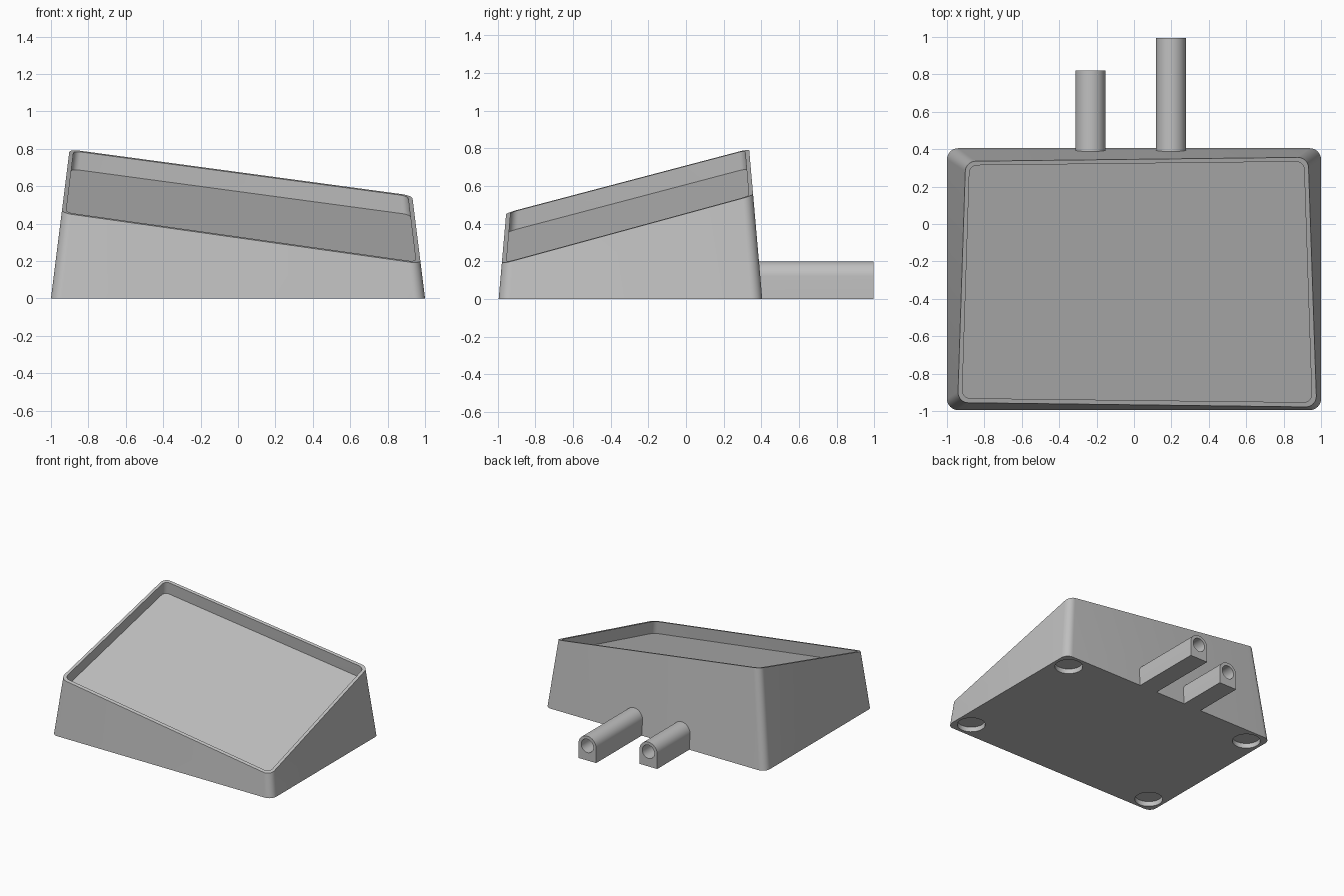
import bpy, bmesh, math
from mathutils import Matrix

if "Cube" in bpy.data.objects:
    bpy.data.objects.remove(bpy.data.objects["Cube"], do_unlink=True)

# Main sizes
HALF_X, HALF_Y, MID_Y = 1.0, 0.70, -0.295
RADIUS, WALL, TAPER = 0.06, 0.025, 0.125
SLOPE_X, SLOPE_Y, TOP_Z = -0.138, 0.268, 0.583
TRAY_DEPTH = 0.10

grey = bpy.data.materials.new("plain grey")
grey.use_nodes = True
grey.diffuse_color = (0.53, 0.53, 0.53, 1)
grey.node_tree.nodes["Principled BSDF"].inputs["Base Color"].default_value = grey.diffuse_color


def make_object(name, bm):
    bmesh.ops.recalc_face_normals(bm, faces=bm.faces)
    mesh = bpy.data.meshes.new(name)
    bm.to_mesh(mesh)
    bm.free()
    mesh.materials.append(grey)
    obj = bpy.data.objects.new(name, mesh)
    bpy.context.collection.objects.link(obj)
    return obj


def activate(obj):
    bpy.ops.object.select_all(action='DESELECT')
    obj.select_set(True)
    bpy.context.view_layer.objects.active = obj


def smooth(obj):
    activate(obj)
    bpy.ops.object.shade_smooth_by_angle(angle=math.radians(30))


def cut_cylinder(obj, radius, depth, location, along_y=False):
    bm = bmesh.new()
    bmesh.ops.create_cone(bm, cap_ends=True, segments=40, radius1=radius,
                          radius2=radius, depth=depth)
    if along_y:
        bm.transform(Matrix.Rotation(math.pi / 2, 4, 'X'))
    bm.transform(Matrix.Translation(location))
    cutter = make_object("cutter", bm)
    cutter.hide_render = True
    mod = obj.modifiers.new("cut", 'BOOLEAN')
    mod.operation, mod.solver, mod.object = 'DIFFERENCE', 'EXACT', cutter
    activate(obj)
    bpy.ops.object.modifier_apply(modifier=mod.name)
    bpy.data.objects.remove(cutter, do_unlink=True)


def rounded_rectangle(inset, steps=8):
    hx, hy, r = HALF_X - inset, HALF_Y - inset, RADIUS - inset * 0.6
    points = []
    for i, (sx, sy) in enumerate([(1, 1), (-1, 1), (-1, -1), (1, -1)]):
        for s in range(steps + 1):
            a = (i + s / steps) * math.pi / 2
            points.append((sx * (hx - r) + r * math.cos(a), sy * (hy - r) + r * math.sin(a)))
    return points


def tapered_ring(bm, inset, height=None):
    """Ring on the tapered walls, on the ground or where the tilted plane meets them."""
    ring = []
    for x, y in rounded_rectangle(inset):
        z = 0.0
        if height is not None:
            k = SLOPE_X * x + SLOPE_Y * y
            z = (height + SLOPE_Y * MID_Y + k) / (1 + TAPER * k)
        f = 1 - TAPER * z
        ring.append(bm.verts.new((x * f, MID_Y + y * f, z)))
    return ring


# Housing: tapered walls, tilted rim and sunken tray
bm = bmesh.new()
rings = [tapered_ring(bm, 0), tapered_ring(bm, 0, TOP_Z),
         tapered_ring(bm, WALL, TOP_Z), tapered_ring(bm, WALL, TOP_Z - TRAY_DEPTH)]
for low, high in zip(rings, rings[1:]):
    for i in range(len(low)):
        j = (i + 1) % len(low)
        bm.faces.new((low[i], low[j], high[j], high[i]))
bm.faces.new(rings[0])
bm.faces.new(rings[-1])
housing = make_object("housing", bm)

# Round foot recesses in the underside
for sx in (-1, 1):
    for sy in (-1, 1):
        cut_cylinder(housing, 0.105, 0.08,
                     (sx * (HALF_X - 0.13), MID_Y + sy * (HALF_Y - 0.13), 0))
smooth(housing)


# Arched cable spouts on the back wall
def cable_spout(name, x, end_y):
    r, mid_z = 0.08, 0.12
    profile = [(-r, 0), (r, 0)]
    profile += [(r * math.cos(a * math.pi / 20), mid_z + r * math.sin(a * math.pi / 20))
                for a in range(21)]
    bm = bmesh.new()
    # The inner end follows the slope of the back wall
    near = [bm.verts.new((x + px, MID_Y + HALF_Y * (1 - TAPER * pz) - 0.003, pz))
            for px, pz in profile]
    far = [bm.verts.new((x + px, end_y, pz)) for px, pz in profile]
    bm.faces.new(near)
    bm.faces.new(far)
    for i in range(len(near)):
        j = (i + 1) % len(near)
        bm.faces.new((near[i], near[j], far[j], far[i]))
    spout = make_object(name, bm)
    cut_cylinder(spout, 0.055, 2, (x, 0.5, mid_z), along_y=True)
    smooth(spout)


cable_spout("short_cable_spout", -0.233, 0.82)
cable_spout("long_cable_spout", 0.198, 0.995)
